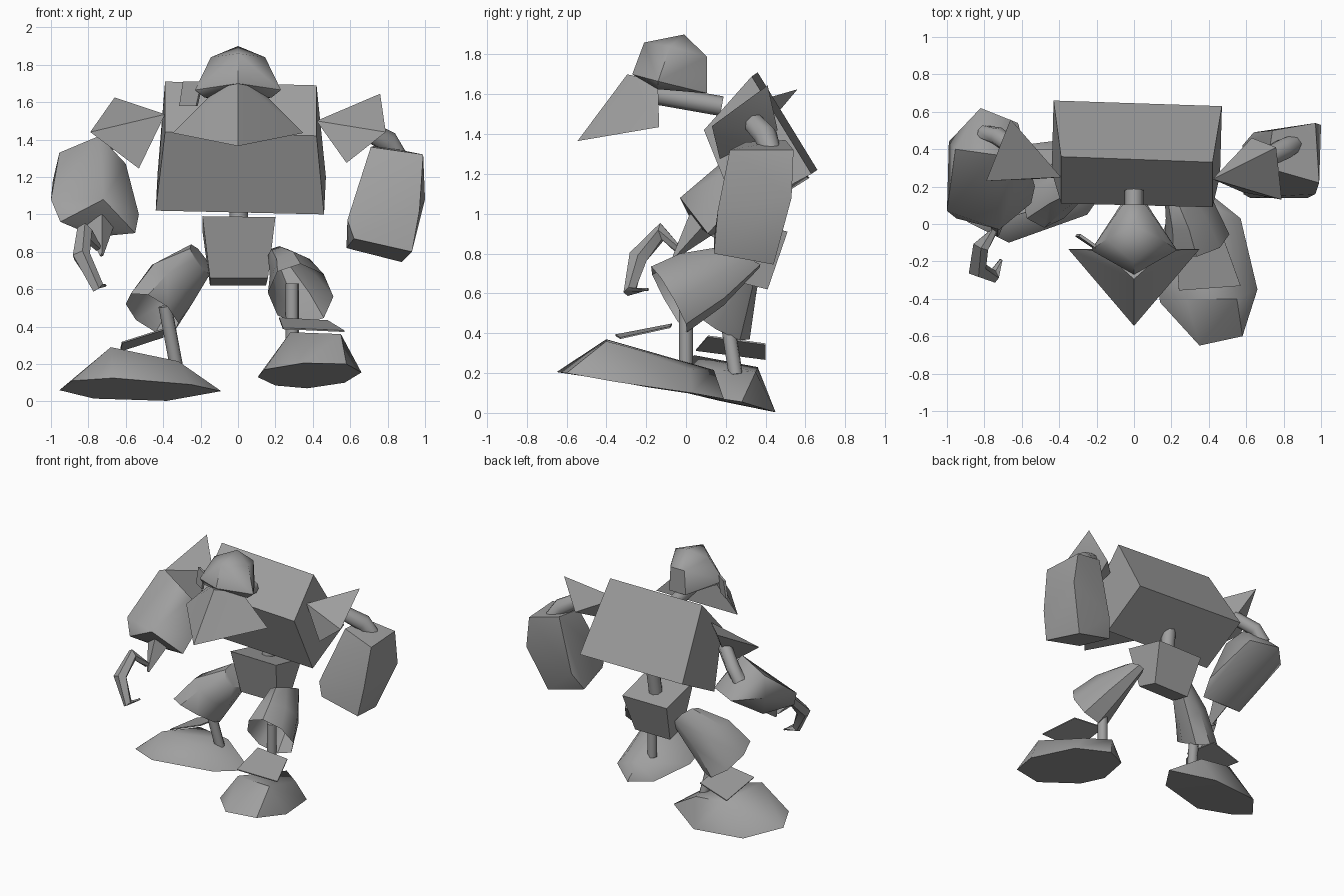
import bpy, bmesh, math
from mathutils import Vector

grey = bpy.data.materials.new("dark_grey")
grey.diffuse_color = (.35, .35, .35, 1)


def finish(bm, name):
    bmesh.ops.recalc_face_normals(bm, faces=bm.faces[:])
    me = bpy.data.meshes.new(name)
    bm.to_mesh(me)
    bm.free()
    me.materials.append(grey)
    ob = bpy.data.objects.new(name, me)
    bpy.context.collection.objects.link(ob)
    return ob


def hull(name, pts):
    """Faceted solid wrapped round a few corner points."""
    bm = bmesh.new()
    for p in pts:
        bm.verts.new(p)
    bmesh.ops.convex_hull(bm, input=bm.verts[:])
    loose = [v for v in bm.verts if not v.link_faces]
    bmesh.ops.delete(bm, geom=loose, context='VERTS')
    bmesh.ops.dissolve_limit(bm, angle_limit=math.radians(4), verts=bm.verts[:], edges=bm.edges[:])
    return finish(bm, name)


def loft(name, rings, caps=(True, True)):
    bm = bmesh.new()
    rows = [[bm.verts.new(p) for p in r] for r in rings]
    n = len(rows[0])
    for a, b in zip(rows, rows[1:]):
        for i in range(n):
            j = (i + 1) % n
            bm.faces.new((a[i], a[j], b[j], b[i]))
    if caps[0]:
        bm.faces.new(rows[0])
    if caps[1]:
        bm.faces.new(rows[-1])
    return finish(bm, name)


def oval(c, u, v, n=8):
    c, u, v = Vector(c), Vector(u), Vector(v)
    return [c + u * math.cos(2 * math.pi * i / n) + v * math.sin(2 * math.pi * i / n) for i in range(n)]


def tube(name, path, radii, n=8):
    path = [Vector(p) for p in path]
    rings = []
    for i, p in enumerate(path):
        d = (path[min(i + 1, len(path) - 1)] - path[max(i - 1, 0)]).normalized()
        u = d.cross(Vector((1, 0.2, 0))).normalized()
        rings.append(oval(p, u * radii[i], d.cross(u) * radii[i], n))
    return loft(name, rings)


def plate(name, quad, t=0.008):
    q = [Vector(p) for p in quad]
    nrm = (q[1] - q[0]).cross(q[3] - q[0]).normalized() * t
    return hull(name, [p + nrm for p in q] + [p - nrm for p in q])


def both(pts):
    """Mirror points across x = 0."""
    return [(s * x, y, z) for x, y, z in pts for s in (1, -1)]


# Torso: four-sided profile running across the body
loft("torso", [
    [(-.39, .36, 1.71), (-.39, .11, 1.44), (-.44, .28, 1.02), (-.43, .66, 1.22)],
    [(.42, .33, 1.69), (.42, .09, 1.42), (.46, .26, 1.00), (.47, .63, 1.20)]])

# Neck, spine and pelvis
tube("neck", [(0, -.16, 1.60), (0, .18, 1.54)], [.05, .05])
tube("spine", [(0, .36, .88), (.01, .40, 1.15)], [.05, .05])
hull("pelvis", [(-.19, .18, .99), (.20, .18, .985), (-.19, .51, .91), (.19, .51, .91),
                (-.15, .25, .66), (.16, .25, .66), (-.15, .41, .62), (.15, .41, .62)])

# Head: skull, beak-like jaw and side plate
hull("skull", [(0, -.01, 1.90), (0, -.21, 1.86), (0, -.27, 1.70)]
     + both([(.145, -.08, 1.84), (.23, -.14, 1.665), (.06, .105, 1.79), (.07, .105, 1.605), (.18, -.14, 1.625)]))
hull("jaw", [(0, -.295, 1.70), (0, -.545, 1.365)] + both([(.05, -.25, 1.69), (.16, -.14, 1.625), (.35, -.135, 1.435)]))
plate("side_plate", [(-.31, -.06, 1.58), (-.22, -.12, 1.58), (-.19, -.13, 1.71), (-.29, -.06, 1.71)])

# Shoulders: pyramids pointing into the torso
hull("right_shoulder", [(.42, .24, 1.50), (.76, .41, 1.645), (.79, .13, 1.44),
                        (.58, .17, 1.275), (.63, .46, 1.42)])
hull("left_shoulder", [(-.39, .25, 1.535), (-.66, .56, 1.625), (-.79, .23, 1.44), (-.53, .24, 1.245)])
tube("right_upper_arm", [(.60, .30, 1.50), (.80, .40, 1.39), (.86, .43, 1.30)], [.05, .06, .05])
tube("left_upper_arm", [(-.60, .38, 1.45), (-.73, .47, 1.36), (-.80, .48, 1.27)], [.05, .05, .05])

# Forearms: tapered blocks
hull("right_forearm", [
    (.71, .30, 1.36), (.99, .22, 1.32), (.97, .54, 1.32), (.74, .50, 1.37),
    (.585, .16, .97), (.97, .16, 1.02), (1.0, .53, 1.08), (.64, .49, .95),
    (.62, .14, .87), (.93, .14, .80), (.875, .44, .745), (.58, .42, .82)])
hull("left_forearm", [
    (-.74, .37, 1.42), (-.955, .40, 1.33), (-.82, .62, 1.18), (-.62, .54, 1.20),
    (-.60, .30, 1.27), (-.99, .44, 1.18), (-1.0, .07, 1.08), (-.53, .20, 1.00),
    (-.72, -.03, 1.08), (-.95, .03, .96), (-.55, .11, .90), (-.76, .14, .88)])

# Left hand: wrist spike and hooked claw
tube("left_thumb", [(-.74, .08, .95), (-.73, -.06, .78)], [.08, .01], 4)
tube("left_claw", [(-.75, -.04, .82), (-.82, -.12, .91), (-.84, -.24, .78),
                   (-.75, -.28, .61), (-.71, -.19, .62)], [.02, .045, .05, .035, .008], 5)

# Thighs: flared tubes, open at the knee
loft("right_thigh", [oval((.22, .26, .78), (.06, .05, 0), (0, -.11, .05)),
                     oval((.295, .08, .67), (.125, .05, 0), (0, -.11, .13)),
                     oval((.335, -.085, .57), (.175, .03, -.01), (0, -.09, .165))], (True, False))
loft("left_thigh", [oval((-.20, .28, .76), (-.05, 0, .08), (-.03, -.10, 0)),
                    oval((-.35, .21, .63), (-.11, 0, .10), (-.03, -.14, .05)),
                    oval((-.46, .15, .47), (-.14, 0, .05), (-.02, -.17, .10))], (True, False))

# Shins and ankle plates
tube("right_shin", [(.29, 0, .63), (.29, 0, .22)], [.036, .036])
tube("left_shin", [(-.39, .20, .51), (-.33, .25, .19)], [.036, .036])
plate("right_ankle_plate", [(.22, -.07, .445), (.48, -.08, .43), (.57, -.33, .375), (.24, -.355, .39)], .004)
plate("left_ankle_plate", [(-.63, .40, .27), (-.62, .05, .315), (-.40, .11, .385), (-.40, .40, .345)], .004)

# Feet: wedges on tilted soles
hull("right_foot", [
    (.58, -.60, .20), (.35, -.65, .205), (.14, -.42, .17), (.105, -.20, .13), (.20, .10, .085),
    (.37, .19, .07), (.57, .03, .10), (.66, -.35, .155),
    (.28, -.40, .37), (.55, -.40, .36), (.32, .14, .215), (.48, .02, .22)])
hull("left_foot", [
    (-.955, .17, .06), (-.89, .01, .11), (-.67, -.10, .125), (-.25, .05, .09), (-.09, .28, .055),
    (-.38, .45, .003), (-.77, .40, .015),
    (-.68, .04, .29), (-.32, .12, .215), (-.33, .35, .205), (-.58, .36, .23)])

# Smooth shading with sharp edges kept
bpy.ops.object.select_all(action='DESELECT')
for ob in bpy.context.collection.objects:
    ob.select_set(True)
    bpy.context.view_layer.objects.active = ob
bpy.ops.object.shade_smooth_by_angle(angle=math.radians(46))
